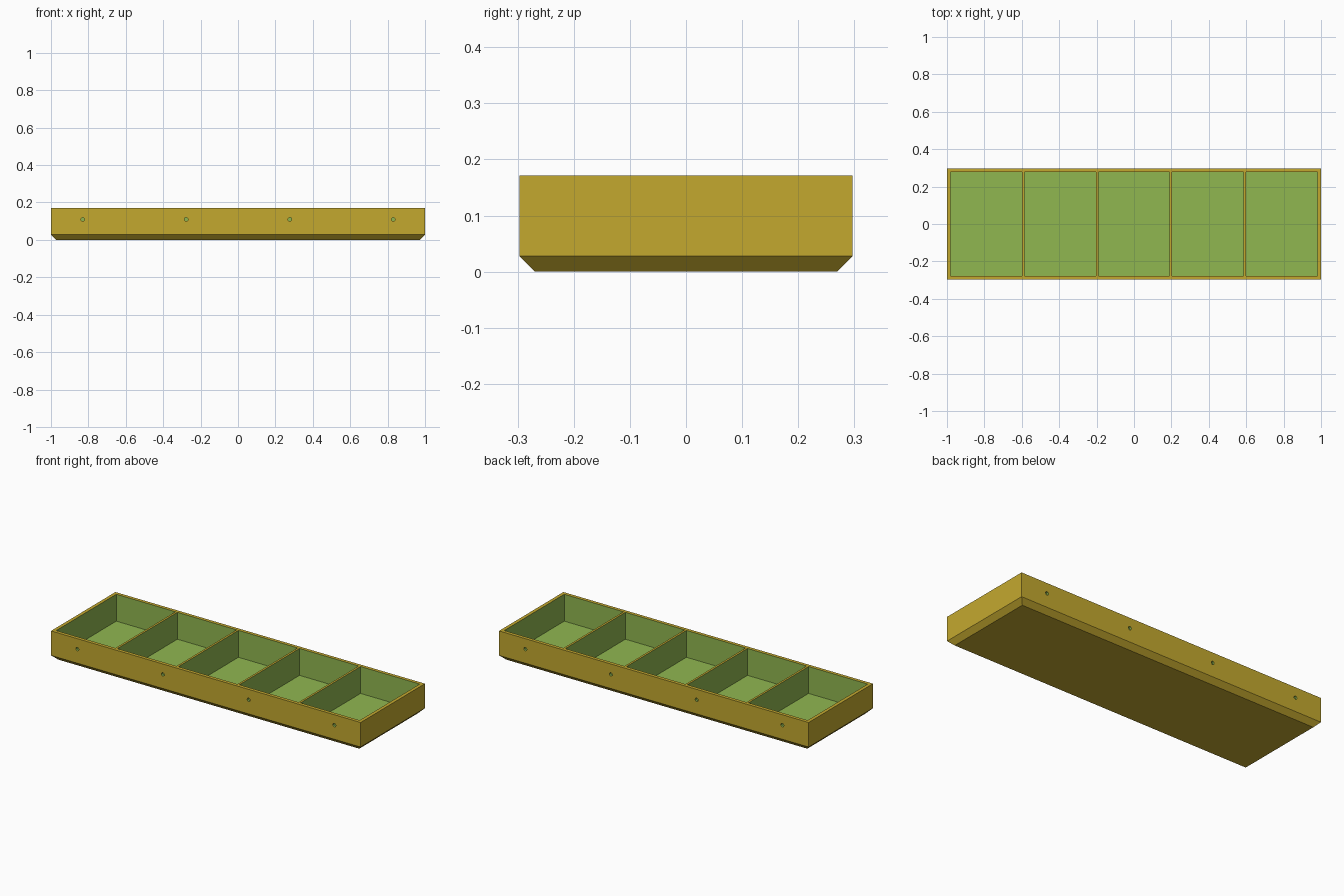
import bpy
import bmesh
from math import pi
from mathutils import Matrix, Vector

cube = bpy.data.objects.get("Cube")
if cube:
    bpy.data.objects.remove(cube, do_unlink=True)

HALF_X, HALF_Y, HEIGHT = 1.0, 0.297, 0.171
CHAMFER, WALL, DIVIDER, FLOOR = 0.028, 0.02, 0.0125, 0.014
CELLS = 5
HOLE_R, HOLE_DEPTH, HOLE_Z = 0.01, 0.012, 0.11


def material(name, rgb):
    mat = bpy.data.materials.new(name)
    mat.use_nodes = True
    color = (*rgb, 1.0)
    mat.diffuse_color = color
    mat.node_tree.nodes["Principled BSDF"].inputs["Base Color"].default_value = color
    return mat


def make_object(name, bm, mats):
    bmesh.ops.recalc_face_normals(bm, faces=bm.faces)
    mesh = bpy.data.meshes.new(name)
    bm.to_mesh(mesh)
    bm.free()
    for mat in mats:
        mesh.materials.append(mat)
    obj = bpy.data.objects.new(name, mesh)
    bpy.context.collection.objects.link(obj)
    return obj


def ring(bm, inset, z):
    x, y = HALF_X - inset, HALF_Y - inset
    return [bm.verts.new((sx * x, sy * y, z))
            for sx, sy in ((-1, -1), (1, -1), (1, 1), (-1, 1))]


gold = material("mustard_shell", (0.55, 0.395, 0.028))
green = material("green_lining", (0.28, 0.475, 0.081))

# Solid tray block with a chamfered base
bm = bmesh.new()
rings = [ring(bm, CHAMFER, 0), ring(bm, 0, CHAMFER), ring(bm, 0, HEIGHT)]
bm.faces.new(rings[0])
bm.faces.new(rings[-1])
for low, high in zip(rings, rings[1:]):
    for i in range(4):
        j = (i + 1) % 4
        bm.faces.new((low[i], low[j], high[j], high[i]))
tray = make_object("tray", bm, [gold])

# Compartment cutters
bm = bmesh.new()
cell = (2 * (HALF_X - WALL) - (CELLS - 1) * DIVIDER) / CELLS
top = HEIGHT + 0.05
for i in range(CELLS):
    x = (i - (CELLS - 1) / 2) * (cell + DIVIDER)
    size = Vector((cell, 2 * (HALF_Y - WALL), top - FLOOR))
    place = Matrix.Translation((x, 0, (top + FLOOR) / 2))
    bmesh.ops.create_cube(bm, size=1, matrix=place @ Matrix.Diagonal(size).to_4x4())

# Blind round holes on the front and back walls
for side in (-1, 1):
    for x in (-0.83, -0.277, 0.277, 0.83):
        place = Matrix.Translation((x, side * HALF_Y, HOLE_Z))
        bmesh.ops.create_cone(bm, cap_ends=True, segments=16, radius1=HOLE_R,
                              radius2=HOLE_R, depth=2 * HOLE_DEPTH,
                              matrix=place @ Matrix.Rotation(pi / 2, 4, 'X'))
cutter = make_object("recess_cutter", bm, [green])
cutter.hide_render = True

# Carve the recesses, which keep the lining colour
cut = tray.modifiers.new("recesses", 'BOOLEAN')
cut.operation = 'DIFFERENCE'
cut.solver = 'EXACT'
cut.material_mode = 'TRANSFER'
cut.object = cutter
bpy.context.view_layer.objects.active = tray
bpy.ops.object.modifier_apply(modifier=cut.name)
bpy.data.objects.remove(cutter, do_unlink=True)
